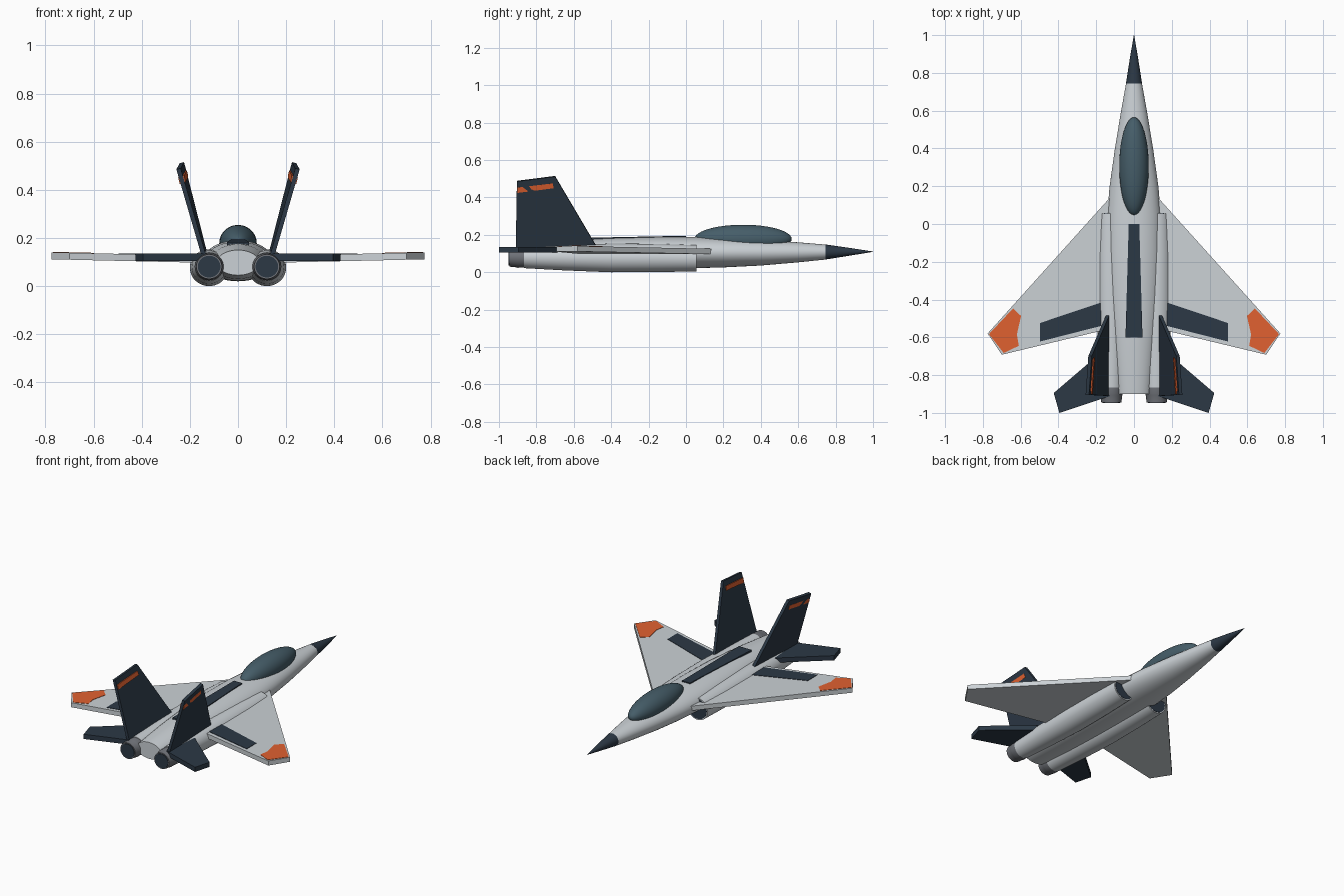
import bpy, bmesh, math
from mathutils import Vector

if "Cube" in bpy.data.objects:
    bpy.data.objects.remove(bpy.data.objects["Cube"])


def material(name, color):
    m = bpy.data.materials.new(name)
    m.diffuse_color = (*color, 1)
    m.use_nodes = True
    m.node_tree.nodes["Principled BSDF"].inputs["Base Color"].default_value = m.diffuse_color
    return m


NAVY = material("navy", (0.025, 0.04, 0.06))
ORANGE = material("orange", (0.75, 0.12, 0.03))
GLASS = material("glass", (0.06, 0.11, 0.14))
PALE = material("pale_grey", (0.6, 0.64, 0.67))
STEEL = material("steel", (0.16, 0.17, 0.19))


def finish(name, bm, mat, mirror=False, smooth=False):
    bmesh.ops.recalc_face_normals(bm, faces=bm.faces[:])
    me = bpy.data.meshes.new(name)
    bm.to_mesh(me)
    bm.free()
    me.materials.append(mat)
    ob = bpy.data.objects.new(name, me)
    bpy.context.collection.objects.link(ob)
    if smooth:
        bpy.ops.object.select_all(action='DESELECT')
        ob.select_set(True)
        bpy.context.view_layer.objects.active = ob
        bpy.ops.object.shade_smooth_by_angle(angle=math.radians(35))
    if mirror:
        ob.modifiers.new("mirror", 'MIRROR').use_mirror_merge = False
    return ob


def loft(name, sections, mat, cx=0.0, sides=40, mirror=False):
    """Skin elliptical sections (y, half width, bottom z, top z) along y."""
    bm = bmesh.new()
    rings = []
    for y, w, lo, hi in sections:
        ring = []
        for i in range(sides):
            a = 2 * math.pi * i / sides
            ring.append(bm.verts.new((cx + w * math.cos(a), y,
                                      (lo + hi) / 2 + (hi - lo) / 2 * math.sin(a))))
        rings.append(ring)
    for r, s in zip(rings, rings[1:]):
        for i in range(sides):
            j = (i + 1) % sides
            bm.faces.new((r[i], r[j], s[j], s[i]))
    bm.faces.new(rings[0])
    bm.faces.new(rings[-1])
    return finish(name, bm, mat, mirror, True)


def slab(name, outline, offset, mat, mirror=True):
    """Plate around a 3D outline, thickened both ways by offset."""
    bm = bmesh.new()
    off = Vector(offset)
    a = [bm.verts.new(Vector(p) - off) for p in outline]
    b = [bm.verts.new(Vector(p) + off) for p in outline]
    bm.faces.new(a)
    bm.faces.new(b)
    for i in range(len(a)):
        j = (i + 1) % len(a)
        bm.faces.new((a[i], a[j], b[j], b[i]))
    return finish(name, bm, mat, mirror)


def on_wing(points, lift=0.0):
    """Place plan points on the slightly raised wing plane."""
    return [(x, y, 0.111 + 0.023 * (x - 0.13) + lift) for x, y in points]


# Fuselage and nose cone
loft("fuselage", [(0.745, 0.042, 0.068, 0.148), (0.6, 0.068, 0.053, 0.160),
                  (0.4, 0.101, 0.036, 0.174), (0.2, 0.129, 0.026, 0.184),
                  (0.05, 0.142, 0.022, 0.189), (-0.15, 0.145, 0.020, 0.190),
                  (-0.4, 0.136, 0.022, 0.185), (-0.65, 0.113, 0.030, 0.174),
                  (-0.9, 0.088, 0.045, 0.150)], PALE)
loft("nose_cone", [(0.745, 0.0425, 0.068, 0.1485), (0.87, 0.023, 0.088, 0.131),
                   (1.0, 0.001, 0.109, 0.111)], NAVY)

# Canopy
bm = bmesh.new()
bmesh.ops.create_uvsphere(bm, u_segments=40, v_segments=24, radius=1)
bmesh.ops.scale(bm, vec=(0.078, 0.26, 0.076), verts=bm.verts[:])
bmesh.ops.translate(bm, vec=(0, 0.305, 0.178), verts=bm.verts[:])
finish("canopy", bm, GLASS, smooth=True)

# Spine panel
slab("spine_panel", [(-0.028, 0, 0.185), (0.028, 0, 0.185),
                     (0.045, -0.6, 0.173), (-0.045, -0.6, 0.173)],
     (0, 0, 0.01), NAVY, mirror=False)

# Engine nacelles, intakes and nozzles
loft("nacelle", [(0.055, 0.073, 0.005, 0.145), (-0.15, 0.079, 0.001, 0.152),
                 (-0.4, 0.080, 0.0, 0.153), (-0.65, 0.072, 0.010, 0.148),
                 (-0.865, 0.060, 0.022, 0.140)], PALE, cx=0.12, mirror=True)
loft("intake", [(0.057, 0.066, 0.012, 0.138), (0.03, 0.066, 0.012, 0.138)],
     NAVY, cx=0.12, mirror=True)
loft("nozzle", [(-0.86, 0.058, 0.025, 0.137), (-0.9, 0.060, 0.024, 0.138),
                (-0.905, 0.058, 0.026, 0.136), (-0.945, 0.053, 0.030, 0.132)],
     STEEL, cx=0.12, mirror=True)
loft("exhaust", [(-0.93, 0.047, 0.036, 0.126), (-0.948, 0.047, 0.036, 0.126)],
     NAVY, cx=0.12, mirror=True)

# Wings with flap and tip panels
slab("wing", on_wing([(0.10, 0.17), (0.775, -0.58), (0.70, -0.692), (0.10, -0.548)]),
     (0, 0, 0.0145), PALE)
slab("wing_flap", on_wing([(0.16, -0.411), (0.497, -0.524), (0.497, -0.622),
                           (0.16, -0.536)], 0.014), (0, 0, 0.003), NAVY)
slab("wing_tip_panel", on_wing([(0.64, -0.447), (0.768, -0.583), (0.69, -0.683),
                                (0.61, -0.645), (0.62, -0.585), (0.598, -0.487)], 0.014),
     (0, 0, 0.0025), ORANGE)

# Tailplanes
slab("tailplane", [(0.11, -0.625, 0.12), (0.425, -0.895, 0.12),
                   (0.395, -1.0, 0.12), (0.11, -0.905, 0.12)], (0, 0, 0.015), NAVY)

# Canted fins with a coloured band
slab("fin", [(0.138, -0.48, 0.14), (0.143, -0.91, 0.13),
             (0.247, -0.904, 0.487), (0.233, -0.70, 0.513)], (0.009, 0, -0.002), NAVY)
slab("fin_band", [(0.230, -0.90, 0.427), (0.236, -0.90, 0.456),
                  (0.225, -0.712, 0.478), (0.219, -0.708, 0.452)], (0.0125, 0, -0.003), ORANGE)
